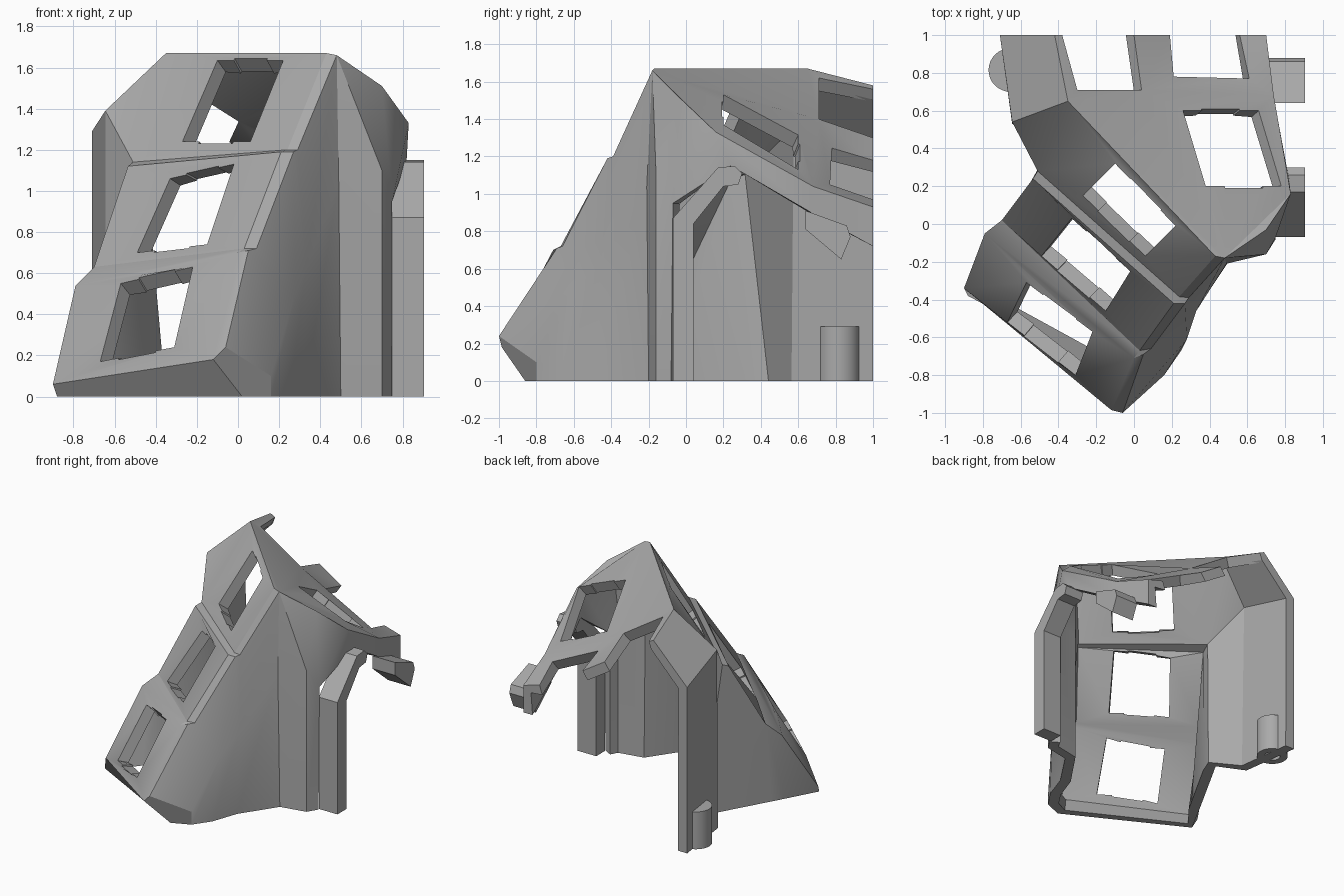
import bpy, bmesh, math
from mathutils import Vector

if "Cube" in bpy.data.objects:
    bpy.data.objects.remove(bpy.data.objects["Cube"], do_unlink=True)

grey = bpy.data.materials.new("plain grey")
grey.use_nodes = True
grey.diffuse_color = (0.4, 0.4, 0.4, 1)
grey.node_tree.nodes["Principled BSDF"].inputs["Base Color"].default_value = (0.4, 0.4, 0.4, 1)


def finish(name, bm):
    mesh = bpy.data.meshes.new(name)
    bm.to_mesh(mesh)
    bm.free()
    mesh.materials.append(grey)
    obj = bpy.data.objects.new(name, mesh)
    bpy.context.collection.objects.link(obj)
    bpy.ops.object.select_all(action='DESELECT')
    obj.select_set(True)
    bpy.context.view_layer.objects.active = obj
    return obj


def extrude_profile(name, profile, x0, x1):
    """Extrude a (y, z) profile between two x positions."""
    bm = bmesh.new()
    face = bm.faces.new([bm.verts.new((x0, y, z)) for y, z in profile])
    made = bmesh.ops.extrude_face_region(bm, geom=[face])["geom"]
    moved = [g for g in made if isinstance(g, bmesh.types.BMVert)]
    bmesh.ops.translate(bm, vec=(x1 - x0, 0, 0), verts=moved)
    bmesh.ops.recalc_face_normals(bm, faces=bm.faces)
    return finish(name, bm)


shell = bmesh.new()


def chain(*points):
    return [shell.verts.new(p) for p in points]


def face(*verts):
    shell.faces.new(verts)


def strip(a, b):
    """Join two rows of points with quads or triangles."""
    for i in range(len(a) - 1):
        ring = list(dict.fromkeys((a[i], a[i + 1], b[i + 1], b[i])))
        face(*ring)


def window_frame(outer, inner):
    """Frame around a square opening with clip notches on two opposite sides."""
    hole = [Vector(p) for p in inner]
    corner = chain(*hole)
    for i in range(4):
        j = (i + 1) % 4
        edge = [corner[j]]
        if i % 2 == 0:
            out = (hole[i] - hole[i - 1]).normalized() * 0.01
            a, b = hole[j].lerp(hole[i], 0.25), hole[j].lerp(hole[i], 0.75)
            edge += chain(a, a + out, b + out, b)
        face(outer[i], outer[j], *edge, corner[i])


# Rows of points along the stepped front: left edge, right edge, bevel edge
left = chain((-.9, -.34, .06), (-.79, -.05, .54), (-.7, .02, .63),
             (-.535, .24, 1.12), (-.51, .28, 1.14), (-.35, .65, 1.67))
right = chain((-.12, -.985, .18), (0, -.71, .7), (.03, -.67, .72),
              (.21, -.42, 1.19), (.24, -.385, 1.2), (.43, -.17, 1.67))
bevel = chain((-.06, -1, .24), (.05, -.69, .71), (.09, -.66, .72),
              (.27, -.42, 1.19), (.29, -.39, 1.2), (.48, -.18, 1.66))
strip(right, bevel)
for i in (1, 3):
    face(left[i], left[i + 1], right[i + 1], right[i])

# Three front panels with openings, listed top left, top right, bottom right, bottom left
openings = [
    [(-.57, -.31, .55), (-.22, -.57, .63), (-.31, -.8, .24), (-.67, -.52, .17)],
    [(-.33, .03, 1.06), (-.02, -.25, 1.13), (-.15, -.46, .74), (-.49, -.17, .7)],
    [(-.1, .32, 1.635), (.22, -.01, 1.635), (.06, -.17, 1.24), (-.27, .15, 1.24)],
]
for i, hole in enumerate(openings):
    k = 2 * i
    window_frame([left[k + 1], right[k + 1], right[k], left[k]], hole)

# Left wall with its inward jog, and the sloping shoulder above it
left_base = chain((-.88, -.38, 0), (-.75, -.14, 0), (-.7, -.05, 0), (-.47, .36, 0),
                  (-.43, .43, 0), (-.645, .53, 0), (-.71, 1, 0))
eave = chain((-.645, .54, 1.39), (-.71, 1, 1.29))
strip(left_base, left[:5] + eave)
face(left[4], left[5], eave[0])
ridge = left[5]
peak = bevel[5]

# Front toe
front_base, toe_base = chain((.02, -.86, 0), (.16, -.8, 0))
toe = chain((.16, -.8, .1))[0]
face(left[0], right[0], front_base, left_base[0])
face(right[0], bevel[0], toe, toe_base, front_base)

# Right wall: ground row, kink row, top row
right_base = [toe_base] + chain((.25, -.67, 0), (.32, -.47, 0), (.5, -.2, 0),
                                (.7, -.16, 0), (.75, -.08, 0))
kink = [toe] + chain((.28, -.61, .5), (.33, -.46, .62), (.49, -.21, 1.04),
                     (.7, -.16, 1.1), (.75, -.07, .95))
strap_top = chain((.83, .16, 1.33), (.74, .68, 1.04), (.7, 1, .93))
strap_low = chain((.82, .24, 1.15), (.74, .67, .9), (.7, 1, .72))
brow = chain((.7, -.03, 1.51))[0]
strip(right_base, kink)
face(bevel[0], bevel[1], kink[1], toe)
face(bevel[1], bevel[2], bevel[3], kink[2], kink[1])
face(bevel[3], bevel[4], peak, kink[3], kink[2])
face(peak, kink[4], kink[3])
face(peak, brow, kink[4])
face(brow, strap_top[0], kink[5], kink[4])
face(kink[5], strap_top[0], strap_low[0])
strip(strap_top, strap_low)

# Roof with one full opening and two open bays cut at the back
bay_a = chain((-.3, .71, 1.62), (.04, .71, 1.4))
bay_a_end = chain((-.38, 1, 1.56), (0, 1, 1.3))
bay_b = chain((.21, .78, 1.245), (.61, .77, 1.05))
bay_b_end = chain((.19, 1, 1.18), (.56, 1, .97))
spine_end = chain((-.42, 1, 1.58))[0]
face(ridge, eave[0], eave[1], spine_end)
face(ridge, bay_a[0], bay_a_end[0], spine_end)
face(ridge, bay_a[0], bay_a[1])
face(ridge, bay_a[1], peak)
face(ridge, peak, right[5])
face(peak, brow, strap_top[0])
face(bay_a[1], bay_b[0], bay_b_end[0], bay_a_end[1])
face(bay_b[1], strap_top[1], strap_top[2], bay_b_end[1])
face(bay_a[1], bay_b[0], bay_b[1], strap_top[1])
window_frame([bay_a[1], strap_top[1], strap_top[0], peak],
             [(.26, .6, 1.315), (.66, .6, 1.13), (.78, .2, 1.37), (.38, .2, 1.53)])

# Turn the skin outward and give it wall thickness
bmesh.ops.recalc_face_normals(shell, faces=shell.faces)
core = Vector((0, .2, .5))
if sum(f.normal.dot(f.calc_center_median() - core) * f.calc_area() for f in shell.faces) < 0:
    bmesh.ops.reverse_faces(shell, faces=shell.faces)
body = finish("shell", shell)
solid = body.modifiers.new("wall thickness", 'SOLIDIFY')
solid.thickness = 0.08
solid.offset = -1
bpy.ops.object.modifier_apply(modifier=solid.name)
for v in body.data.vertices:
    if v.co.z < 0.045:
        v.co.z = 0
    if v.co.y > 0.93:
        v.co.y = 1
bpy.ops.object.shade_smooth_by_angle(angle=math.radians(25))

# Bent post and hook on the right side
extrude_profile("side_post", [(-.07, 0), (-.07, .87), (.17, 1.14), (.26, 1.15), (.3, 1.11),
                              (.28, 1.05), (.2, 1.04), (.04, .84), (.04, 0)], .745, .905)
extrude_profile("side_hook", [(.64, .91), (.64, .81), (.83, .65), (.88, .77), (.86, .83)],
                .71, .905)

# Screw tube on the left wall, bored from below
tube = bmesh.new()
count = 32
rings = []
for radius, z in ((.06, .26), (.06, 0), (.115, 0), (.115, .29)):
    rings.append([tube.verts.new((-.655 + radius * math.cos(a), .815 + radius * math.sin(a), z))
                  for a in (math.tau * i / count for i in range(count))])
for a, b in zip(rings, rings[1:]):
    for i in range(count):
        j = (i + 1) % count
        tube.faces.new((a[i], a[j], b[j], b[i]))
tube.faces.new(rings[0])
tube.faces.new(rings[-1])
bmesh.ops.recalc_face_normals(tube, faces=tube.faces)
finish("screw_tube", tube)
bpy.ops.object.shade_smooth_by_angle(angle=math.radians(35))
